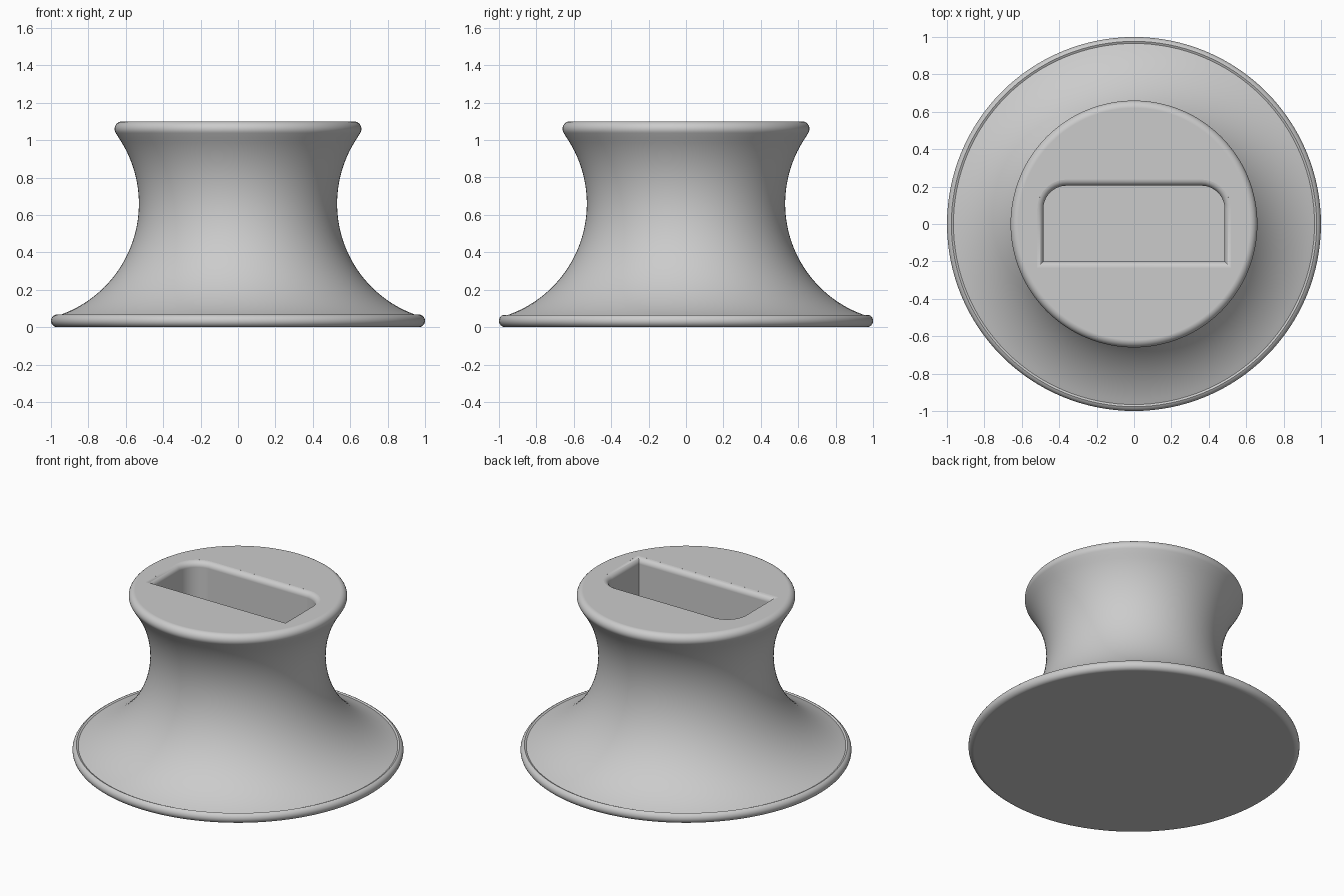
import bpy, bmesh, math

if "Cube" in bpy.data.objects:
    bpy.data.objects.remove(bpy.data.objects["Cube"])

grey = bpy.data.materials.new("plain grey")
grey.diffuse_color = (0.6, 0.6, 0.6, 1)
grey.use_nodes = True
grey.node_tree.nodes["Principled BSDF"].inputs["Base Color"].default_value = grey.diffuse_color


def arc(cx, cz, r, a0, a1, n):
    """Points on an arc, angles in degrees."""
    return [(cx + r * math.cos(math.radians(a0 + (a1 - a0) * i / n)),
             cz + r * math.sin(math.radians(a0 + (a1 - a0) * i / n)))
            for i in range(n + 1)]


def loft(name, rings):
    """Closed solid from stacked rings of 3D points."""
    bm = bmesh.new()
    loops = [[bm.verts.new(p) for p in ring] for ring in rings]
    n = len(loops[0])
    for a, b in zip(loops, loops[1:]):
        for i in range(n):
            j = (i + 1) % n
            bm.faces.new((a[i], a[j], b[j], b[i]))
    bm.faces.new(loops[0][::-1])
    bm.faces.new(loops[-1])
    bmesh.ops.recalc_face_normals(bm, faces=bm.faces)
    mesh = bpy.data.meshes.new(name)
    bm.to_mesh(mesh)
    bm.free()
    mesh.materials.append(grey)
    ob = bpy.data.objects.new(name, mesh)
    bpy.context.collection.objects.link(ob)
    return ob


# Flared pedestal: rounded foot, concave waist, rounded top lip
profile = (arc(0.966, 0.034, 0.034, -90, 72, 10)
           + arc(1.16, 0.66, 0.63, 252, 146, 40)
           + arc(0.62, 1.06, 0.04, -34, 90, 10))
SEG = 128
pedestal = loft("pedestal", [
    [(r * math.cos(2 * math.pi * i / SEG), r * math.sin(2 * math.pi * i / SEG), z)
     for i in range(SEG)] for r, z in profile])


# D-shaped slot cutter with a rounded-over mouth
def slot_ring(z, grow):
    hw, y0, y1, rad = 0.485 + grow, -0.2 - grow, 0.205 + grow, 0.125 + grow
    pts = [(-hw, y0), (hw, y0)]
    pts += arc(hw - rad, y1 - rad, rad, 0, 90, 10)
    pts += arc(-hw + rad, y1 - rad, rad, 90, 180, 10)
    return [(x, y, z) for x, y in pts]


TOP, F = 1.1, 0.035
rings = [slot_ring(0.5, 0)]
for i in range(9):
    a = math.radians(86 * i / 8)
    rings.append(slot_ring(TOP - F + F * math.sin(a), F * (1 - math.cos(a))))
rings.append(slot_ring(TOP + 0.05, F))
cutter = loft("slot_cutter", rings)
cutter.hide_render = True

cut = pedestal.modifiers.new("slot", 'BOOLEAN')
cut.operation = 'DIFFERENCE'
cut.solver = 'EXACT'
cut.object = cutter
bpy.context.view_layer.objects.active = pedestal
pedestal.select_set(True)
bpy.ops.object.modifier_apply(modifier=cut.name)
bpy.data.objects.remove(cutter)

bpy.ops.object.shade_smooth_by_angle(angle=math.radians(35))
wn = pedestal.modifiers.new("flat_normals", 'WEIGHTED_NORMAL')
wn.keep_sharp = True
